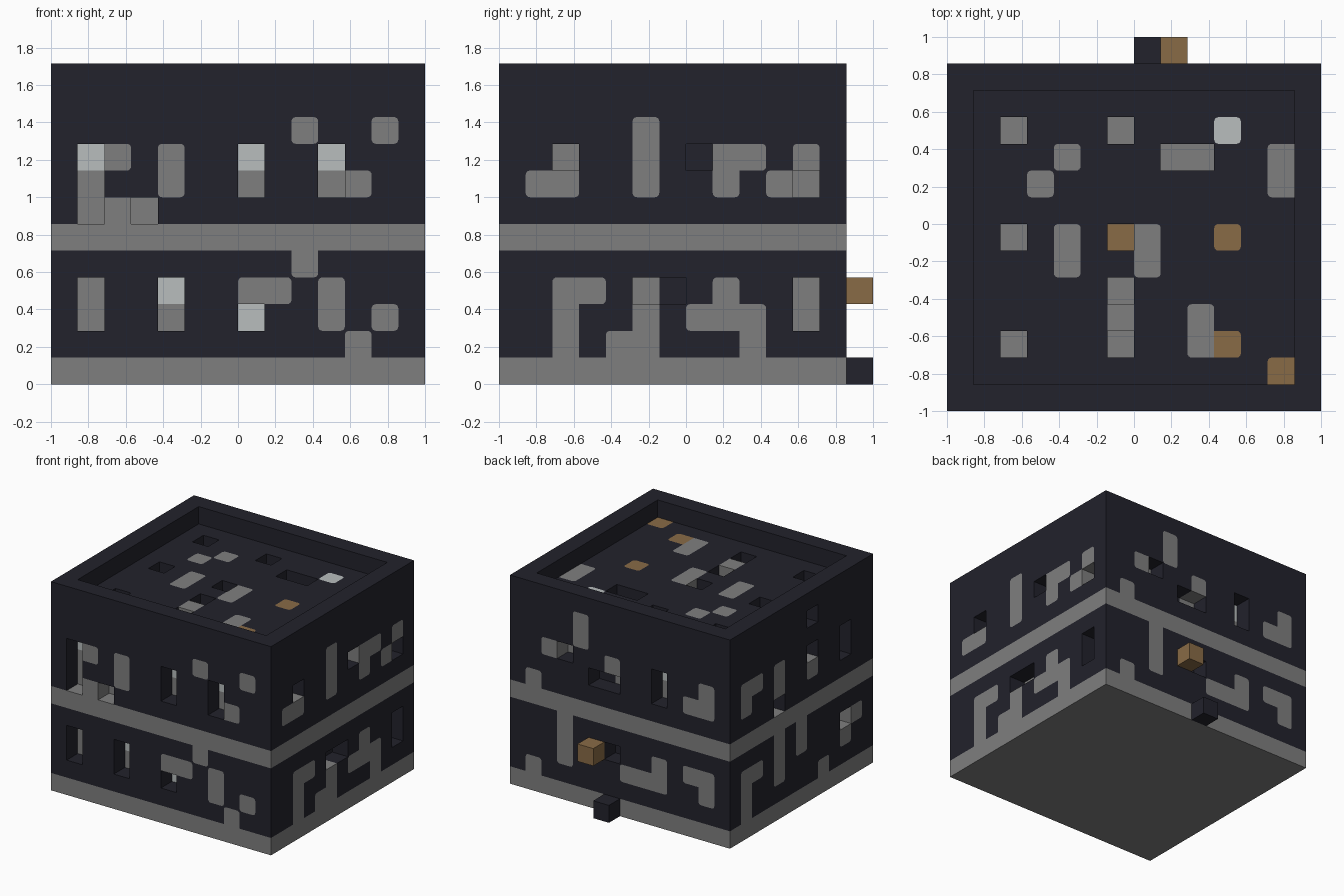
import bpy, bmesh, math
from mathutils import Vector

if "Cube" in bpy.data.objects:
    bpy.data.objects.remove(bpy.data.objects["Cube"], do_unlink=True)

U = 1 / 7                   # edge of one block
NX, NY, NZ = 14, 13, 12     # blocks across, deep and high
ROUND = 0.16                # corner radius of painted patches, in blocks

PALETTE = {
    "dark": ("dark slate", (0.016, 0.016, 0.025)),
    "g": ("mid grey", (0.212, 0.212, 0.212)),
    "w": ("pale grey", (0.48, 0.515, 0.515)),
    "b": ("warm brown", (0.25, 0.147, 0.061)),
}
ORDER = list(PALETTE)


def make_material(name, rgb):
    mat = bpy.data.materials.new(name)
    mat.use_nodes = True
    mat.diffuse_color = (*rgb, 1)
    mat.node_tree.nodes["Principled BSDF"].inputs["Base Color"].default_value = (*rgb, 1)
    return mat


MATERIALS = [make_material(*PALETTE[key]) for key in ORDER]

# Wall patterns, top row first. Lower case: flush block. Upper case: a recess
# one block deep whose back has that colour (D is dark).
FRONT = """
.
.........g..g.
.Wg.g..W..W...
.G..g..G..Gg..
.GgG..........
.........g....
.G..W..gg.g...
.G..G..W..g.g.
...........g..
"""
RIGHT = """
.
.....g.......
..G..g.Dgg.g.
.gg..g..g.gG.
.
.
..gg.GD.g..G.
..g..g.ggg.G.
..g.gg...g...
"""
BACK = """
....g
....g
..gG..g..W..g.
.....DG..G.gg.
.g
...g
...g..D..g.gg.
...g...ggg..g.
.g
"""
LEFT = """
.......D
.
.gg.g..G..G..
.g..g..g..G..
....G
....g.g
.gg.g.g...Gg.
.g..g.....g..
.g......g....
"""
ROOF = """
..G...G...w...
....g...GG..g.
...g........g.
.
..G.g.Bg..b...
....g..g......
......G
......g..g....
..G...G..gb...
............b.
"""

# Solid block stack with a one-block parapet round the roof
cells = {}
for i in range(NX):
    for j in range(NY):
        for k in range(NZ):
            rim = i in (0, NX - 1) or j in (0, NY - 1)
            if k < NZ - 1 or rim:
                cells[i, j, k] = "g" if k in (0, 5) else "dark"


def apply_pattern(pattern, levels, place, inward):
    """Colour flush blocks and cut recesses on one side."""
    for level, row in zip(levels, pattern.split()):
        for col, code in enumerate(row):
            if code == ".":
                continue
            cell = place(col, level)
            if code.islower():
                cells[cell] = code
            else:
                cells.pop(cell)
                behind = tuple(c + d for c, d in zip(cell, inward))
                cells[behind] = "dark" if code == "D" else code.lower()


WALL_LEVELS = [k for k in range(10, 0, -1) if k != 5]
apply_pattern(FRONT, WALL_LEVELS, lambda c, k: (c, 0, k), (0, 1, 0))
apply_pattern(RIGHT, WALL_LEVELS, lambda c, k: (NX - 1, c, k), (-1, 0, 0))
apply_pattern(BACK, WALL_LEVELS, lambda c, k: (NX - 1 - c, NY - 1, k), (0, -1, 0))
apply_pattern(LEFT, WALL_LEVELS, lambda c, k: (0, NY - 1 - c, k), (1, 0, 0))
apply_pattern(ROOF, range(10, 0, -1), lambda c, j: (c, j, 10), (0, 0, -1))

# Two blocks standing out from the back
LAMP, STEP = (8, NY, 3), (7, NY, 0)
cells[LAMP], cells[STEP] = "b", "dark"


def part_name(cell):
    i, j, k = cell
    if cell == LAMP:
        return "back_brown_block"
    if cell == STEP:
        return "back_step"
    if k == NZ - 1:
        return "parapet"
    if k == 0:
        return "foundation"
    if k == 5:
        return "middle_band"
    if k == 10 and 0 < i < NX - 1 and 0 < j < NY - 1:
        return "roof"
    return "upper_walls" if k > 5 else "lower_walls"


def shift(cell, step):
    return tuple(int(round(c + s)) for c, s in zip(cell, step))


def add_face(bm, points, key):
    verts = [bm.verts.new((p.x * U - 1, p.y * U - 1, p.z * U)) for p in points]
    bm.faces.new(verts).material_index = ORDER.index(key)


def add_side(bm, cell, n, a, b):
    """One exposed block side; patch corners are rounded against dark walls."""
    key = cells[cell]
    centre = Vector(cell) + Vector((0.5, 0.5, 0.5)) + n * 0.5

    def dark_beside(step):
        other = shift(cell, step)
        return cells.get(other) == "dark" and shift(other, n) not in cells

    outline = []
    for q, (s, t) in enumerate([(-1, -1), (1, -1), (1, 1), (-1, 1)]):
        corner = centre + (a * s + b * t) * 0.5
        if key != "dark" and dark_beside(a * s) and dark_beside(b * t):
            pivot = centre + (a * s + b * t) * (0.5 - ROUND)
            angles = [math.pi + (q + m / 4) * math.pi / 2 for m in range(5)]
            arc = [pivot + (a * math.cos(w) + b * math.sin(w)) * ROUND for w in angles]
            outline += arc
            add_face(bm, [corner] + arc[::-1], "dark")
        else:
            outline.append(corner)
    add_face(bm, outline, key)


AXES = [Vector((1, 0, 0)), Vector((0, 1, 0)), Vector((0, 0, 1))]


def build_part(name, members):
    bm = bmesh.new()
    for cell in members:
        for m in range(3):
            n, a, b = AXES[m], AXES[(m + 1) % 3], AXES[(m + 2) % 3]
            if shift(cell, n) not in cells:
                add_side(bm, cell, n, a, b)
            if shift(cell, -n) not in cells:
                add_side(bm, cell, -n, b, a)
    bmesh.ops.remove_doubles(bm, verts=bm.verts, dist=0.0005)
    mesh = bpy.data.meshes.new(name)
    bm.to_mesh(mesh)
    bm.free()
    for mat in MATERIALS:
        mesh.materials.append(mat)
    bpy.context.collection.objects.link(bpy.data.objects.new(name, mesh))


parts = {}
for cell in cells:
    parts.setdefault(part_name(cell), []).append(cell)
for name, members in parts.items():
    build_part(name, members)
